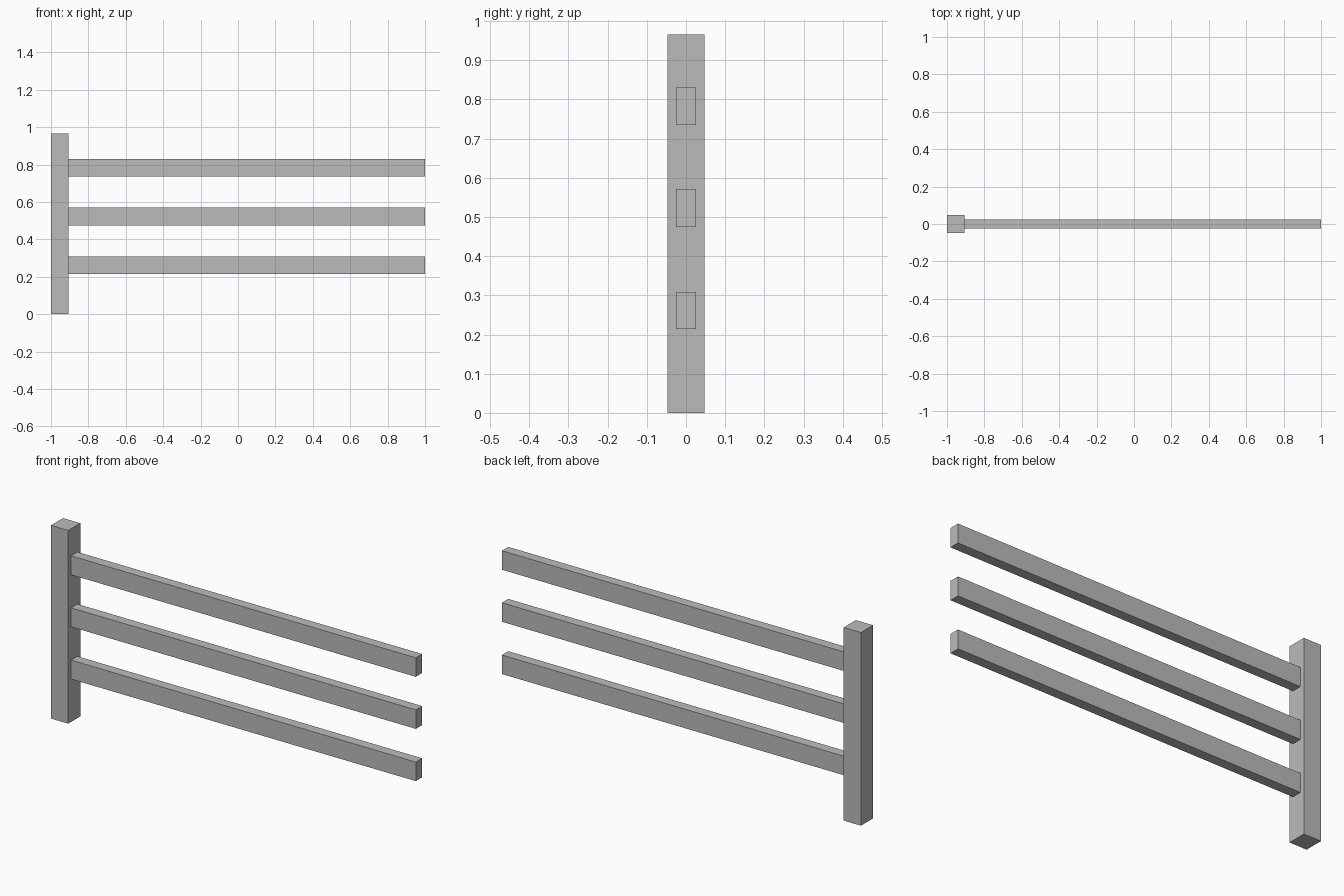
import bpy

# Remove the default object
cube = bpy.data.objects.get("Cube")
if cube:
    bpy.data.objects.remove(cube, do_unlink=True)

# Single flat colour
grey = bpy.data.materials.new("plain_grey")
grey.use_nodes = True
colour = (0.5, 0.5, 0.5, 1.0)
grey.diffuse_color = colour
grey.node_tree.nodes["Principled BSDF"].inputs["Base Color"].default_value = colour


def add_beam(name, x_range, depth, z_range):
    """Square-edged beam centred on y = 0."""
    (x0, x1), (z0, z1) = x_range, z_range
    bpy.ops.mesh.primitive_cube_add(size=1, location=((x0 + x1) / 2, 0, (z0 + z1) / 2))
    beam = bpy.context.object
    beam.name = name
    beam.scale = (x1 - x0, depth, z1 - z0)
    bpy.ops.object.transform_apply(location=False, rotation=False, scale=True)
    beam.data.materials.append(grey)
    return beam


# Upright post at the end of the fence
POST_WIDTH = 0.095
post_inner = -1 + POST_WIDTH
add_beam("post", (-1, post_inner), POST_WIDTH, (0, 0.965))

# Three horizontal rails butting against the post
RAIL_HEIGHT = 0.095
for name, bottom in (("lower_rail", 0.214), ("middle_rail", 0.475), ("upper_rail", 0.735)):
    add_beam(name, (post_inner, 1), 0.05, (bottom, bottom + RAIL_HEIGHT))
